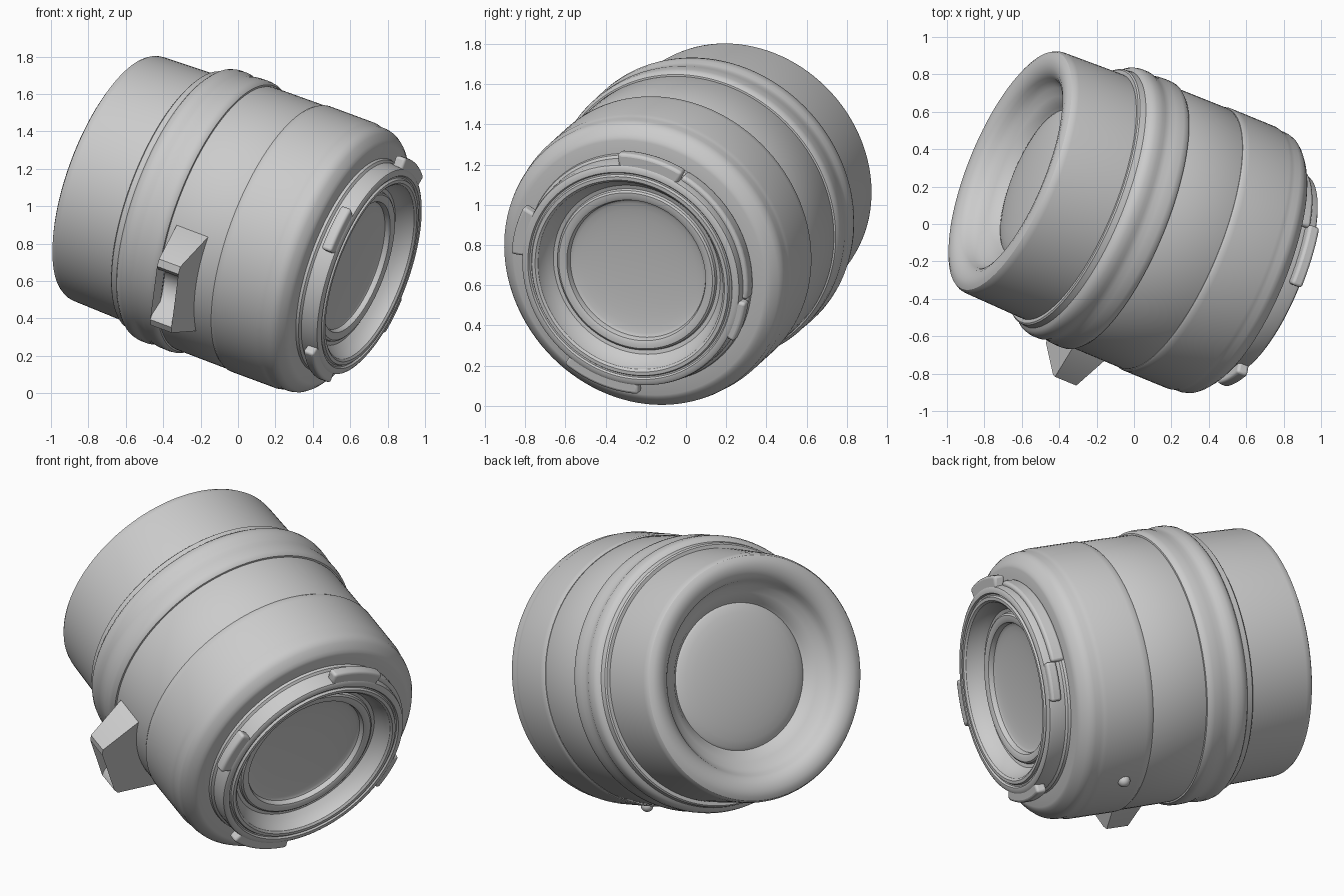
import bpy, bmesh
from math import sin, cos, radians, pi
from mathutils import Matrix, Vector

if "Cube" in bpy.data.objects:
    bpy.data.objects.remove(bpy.data.objects["Cube"])

# Lens frame: local z runs along the optical axis, from front rim to mount
D = Vector((0.875, -0.359, -0.324)).normalized()
V = (Vector((0, 0, 1)) - D * D.z).normalized()
U = V.cross(D)
FRAME = Matrix.Translation((-0.665, 0.285, 1.155)) @ Matrix((U, V, D)).transposed().to_4x4()


def finish(name, bm, bevel=0, angle=32):
    bmesh.ops.recalc_face_normals(bm, faces=bm.faces)
    me = bpy.data.meshes.new(name)
    bm.to_mesh(me)
    bm.free()
    for p in me.polygons:
        p.use_smooth = True
    me.set_sharp_from_angle(angle=radians(angle))
    ob = bpy.data.objects.new(name, me)
    bpy.context.collection.objects.link(ob)
    ob.matrix_world = FRAME
    if bevel:
        m = ob.modifiers.new("bevel", 'BEVEL')
        m.width, m.segments, m.limit_method = bevel, 3, 'ANGLE'
    return ob


def lathe(name, pts, n=112, angle=32):
    """Spin (t, r) profile points around the optical axis."""
    bm = bmesh.new()
    rings = []
    for t, r in pts:
        if r == 0:
            rings.append([bm.verts.new((0, 0, t))] * n)
        else:
            rings.append([bm.verts.new((r * cos(2 * pi * i / n), r * sin(2 * pi * i / n), t)) for i in range(n)])
    for a, b in zip(rings, rings[1:]):
        for i in range(n):
            j = (i + 1) % n
            bm.faces.new(list(dict.fromkeys((a[i], a[j], b[j], b[i]))))
    return finish(name, bm, angle=angle)


def arc_block(name, a0, a1, r0, r1, t0, t1, n=14, bevel=0.015):
    """Curved block covering an angle range of the mount."""
    bm = bmesh.new()
    secs = []
    for i in range(n + 1):
        a = radians(a0 + (a1 - a0) * i / n)
        secs.append([bm.verts.new((r * cos(a), r * sin(a), t))
                     for r, t in ((r0, t0), (r1, t0), (r1, t1), (r0, t1))])
    for a, b in zip(secs, secs[1:]):
        for k in range(4):
            bm.faces.new((a[k], a[(k + 1) % 4], b[(k + 1) % 4], b[k]))
    bm.faces.new(secs[0])
    bm.faces.new(secs[-1])
    return finish(name, bm, bevel)


def dome(t, r, bulge, n=8):
    return [(t + bulge * cos(pi / 2 * i / n), r * sin(pi / 2 * i / n)) for i in range(n + 1)]


# Front barrel with rolled rim and inner funnel
lathe("front_barrel", [
    (0.17, 0.41), (0.155, 0.425), (0.135, 0.44), (0.115, 0.47), (0.09, 0.51), (0.06, 0.535),
    (0.035, 0.545), (0.012, 0.565), (-0.005, 0.595), (-0.012, 0.63), (-0.008, 0.66),
    (0.003, 0.682), (0.02, 0.692), (0.04, 0.695), (0.36, 0.705), (0.40, 0.705), (0.40, 0.66)])

# Grip rings and main barrel
lathe("wide_ring", [
    (0.385, 0.66), (0.385, 0.725), (0.392, 0.733), (0.425, 0.738), (0.435, 0.752), (0.45, 0.765),
    (0.475, 0.771), (0.51, 0.771), (0.53, 0.764), (0.56, 0.762), (0.59, 0.768), (0.64, 0.77),
    (0.665, 0.767), (0.68, 0.755), (0.685, 0.73), (0.685, 0.68)])
lathe("focus_ring", [(0.675, 0.68), (0.675, 0.744), (0.69, 0.748), (1.0, 0.751), (1.015, 0.745), (1.015, 0.70)])
lathe("rear_barrel", [
    (1.01, 0.70), (1.01, 0.75), (1.022, 0.757), (1.05, 0.757), (1.29, 0.757), (1.31, 0.752), (1.33, 0.748),
    (1.36, 0.748), (1.385, 0.742), (1.405, 0.728), (1.43, 0.70), (1.44, 0.685), (1.445, 0.67), (1.445, 0.54)])

# Lens mount: collar, rolled lip and stepped recess
lathe("mount_collar", [
    (1.43, 0.54), (1.43, 0.605), (1.46, 0.598), (1.47, 0.585), (1.545, 0.583), (1.562, 0.578),
    (1.57, 0.565), (1.57, 0.545), (1.56, 0.538), (1.56, 0.53), (1.573, 0.523), (1.573, 0.505),
    (1.563, 0.493), (1.54, 0.487), (1.50, 0.465), (1.475, 0.445), (1.47, 0.425),
    (1.485, 0.42), (1.492, 0.41), (1.492, 0.385), (1.485, 0.37), (1.465, 0.362), (1.44, 0.36)])

# Glass elements
lathe("front_glass", dome(0.19, 0.43, -0.075), angle=60)
lathe("rear_glass", dome(1.465, 0.37, -0.035), angle=60)

# Bayonet lugs around the mount
for i, (a0, a1, r) in enumerate([(57, 89, 0.64), (146, 170, 0.64), (228, 266, 0.63), (-35, -14, 0.615)]):
    arc_block(f"mount_lug_{i + 1}", a0, a1, 0.56, r, 1.50, 1.562)
arc_block("mount_shim", -14, 57, 0.56, 0.608, 1.44, 1.52)

# Two-horned focus tab: scooped outline extruded along the axis, wider at its base
outline = [(0.72, 181), (0.75, 182), (0.95, 192.5), (0.955, 195)]
for i in range(11):
    s = -1 + 2 * i / 10
    outline.append((0.79 + 0.14 * (1 - (1 - s * s) ** 0.5), 205 + 8.5 * s))
outline += [(0.955, 215), (0.95, 217.5), (0.75, 228), (0.72, 229)]
bm = bmesh.new()
sides = []
for sgn in (-1, 1):
    ring = []
    for r, a in outline:
        half = 0.10 - 0.035 * min(1, max(0, (r - 0.74) / 0.1))
        ring.append(bm.verts.new((r * cos(radians(a)), r * sin(radians(a)), 0.815 + sgn * half)))
    sides.append(ring)
n = len(outline)
# side walls bridged left-right so the scoop stays clean
for ring in sides:
    for i in range(n // 2):
        bm.faces.new(list(dict.fromkeys((ring[i], ring[i + 1], ring[n - 2 - i], ring[n - 1 - i]))))
for i in range(n):
    j = (i + 1) % n
    bm.faces.new((sides[0][i], sides[0][j], sides[1][j], sides[1][i]))
finish("focus_tab", bm)

# Small alignment bead on the rear barrel
bm = bmesh.new()
a = radians(-77)
bmesh.ops.create_uvsphere(bm, u_segments=24, v_segments=14, radius=0.035,
                          matrix=Matrix.Translation((0.757 * cos(a), 0.757 * sin(a), 1.14)))
finish("alignment_bead", bm, angle=60)
